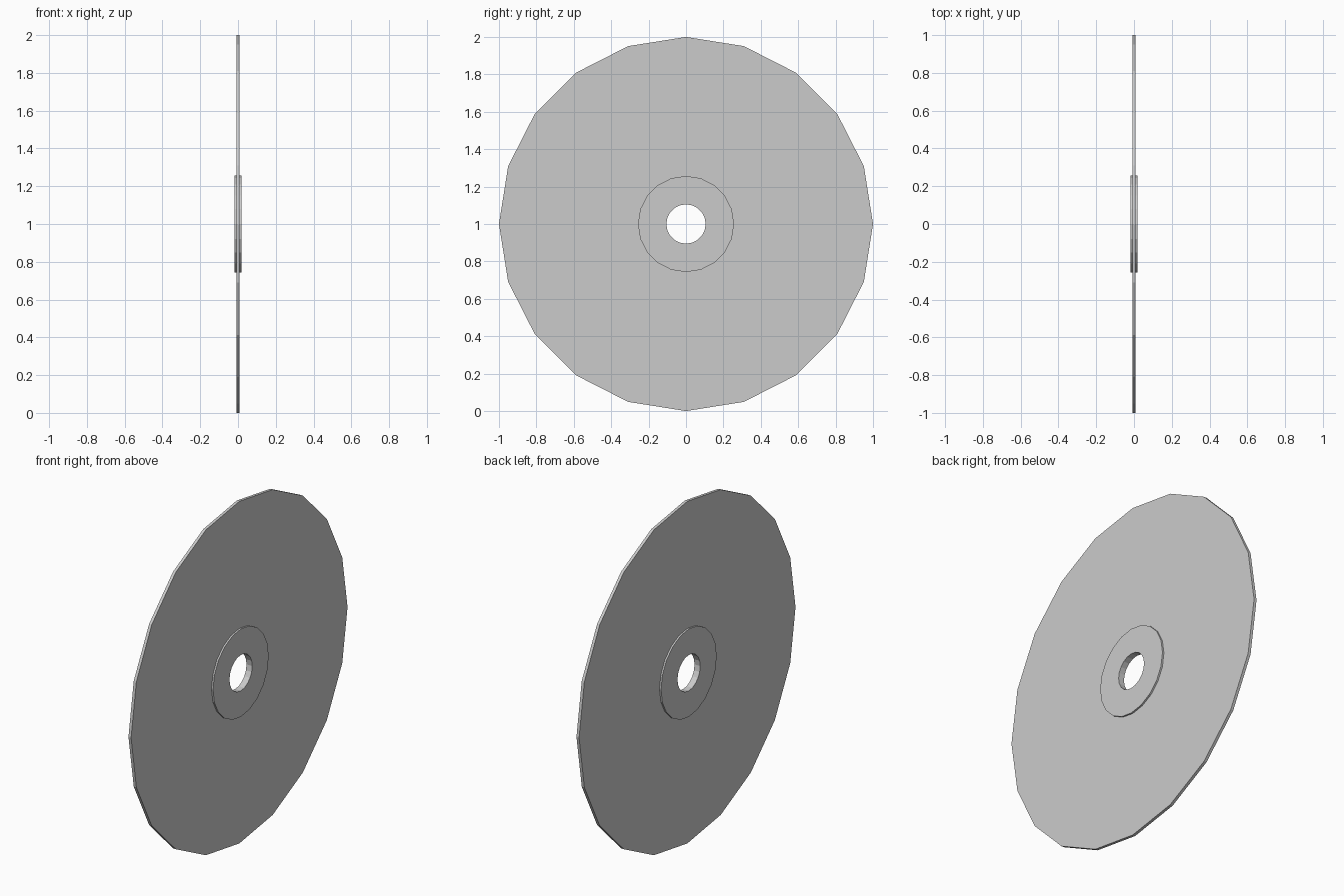
import bpy, bmesh, math

if "Cube" in bpy.data.objects:
    bpy.data.objects.remove(bpy.data.objects["Cube"])

SIDES = 20
DISC_R, HUB_R, HOLE_R = 1.0, 0.257, 0.105
DISC_T, HUB_T = 0.0085, 0.0185  # half thicknesses

# Closed cross-section (x, radius) of disc, raised hub and bore
profile = [(HUB_T, HOLE_R), (HUB_T, HUB_R), (DISC_T, HUB_R), (DISC_T, DISC_R),
           (-DISC_T, DISC_R), (-DISC_T, HUB_R), (-HUB_T, HUB_R), (-HUB_T, HOLE_R)]

# Revolve the section about the x axis
bm = bmesh.new()
rings = []
for i in range(SIDES):
    a = 2 * math.pi * i / SIDES
    rings.append([bm.verts.new((x, r * math.cos(a), r * math.sin(a))) for x, r in profile])
n = len(profile)
for i in range(SIDES):
    a, b = rings[i], rings[(i + 1) % SIDES]
    for j in range(n):
        k = (j + 1) % n
        bm.faces.new((a[j], a[k], b[k], b[j]))
bmesh.ops.recalc_face_normals(bm, faces=bm.faces[:])

# Flat disc with raised centre hub on both sides
mesh = bpy.data.meshes.new("hubbed_disc")
bm.to_mesh(mesh)
bm.free()
disc = bpy.data.objects.new("hubbed_disc", mesh)
disc.location.z = DISC_R
bpy.context.collection.objects.link(disc)
